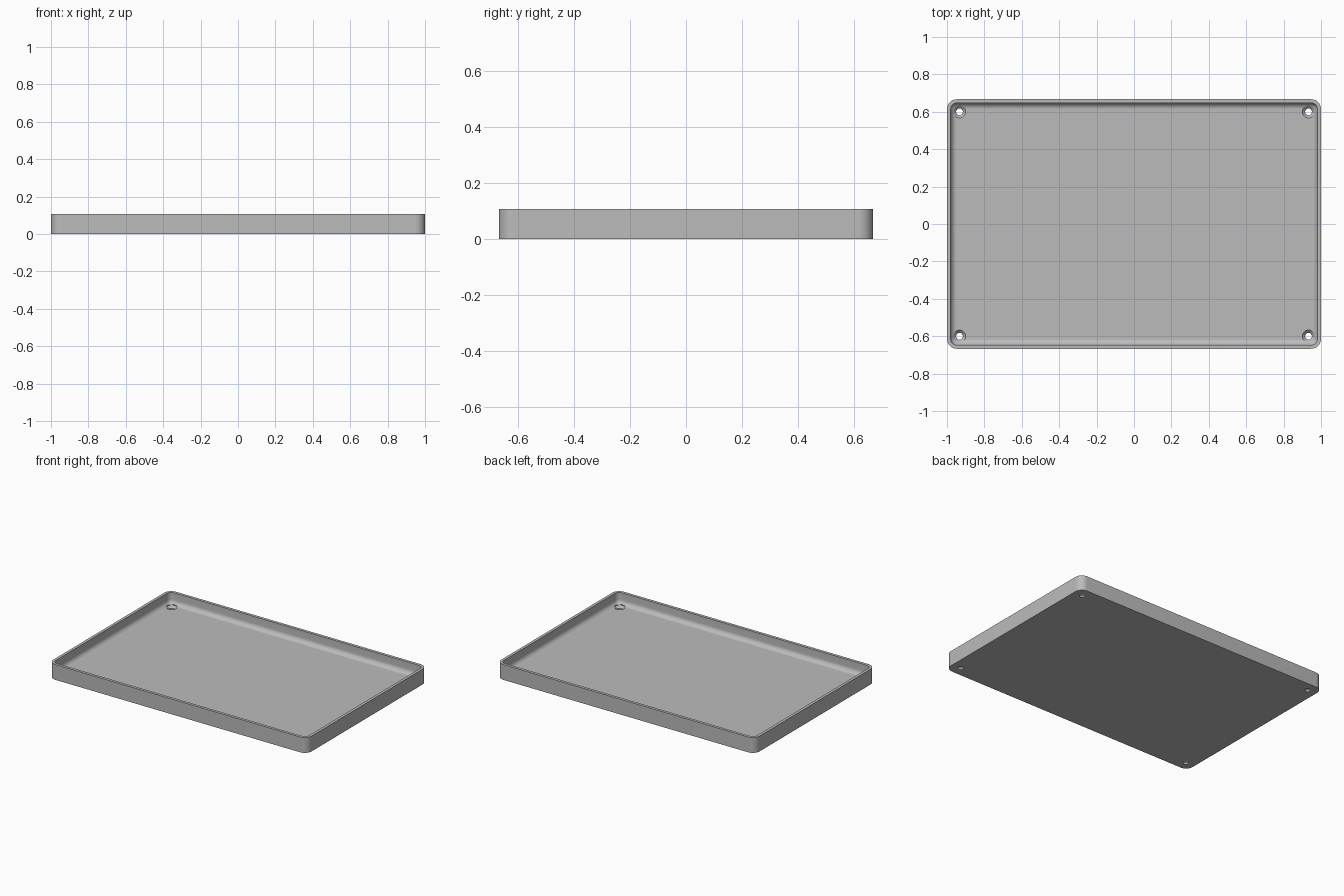
import bpy
import bmesh
from math import sin, cos, pi

cube = bpy.data.objects.get("Cube")
if cube:
    bpy.data.objects.remove(cube, do_unlink=True)

HALF_X, HALF_Y, HEIGHT = 1.0, 0.667, 0.107
CORNER, WALL, FLOOR, FILLET = 0.053, 0.02, 0.027, 0.032
HOLE_X, HOLE_Y, HOLE_R, SINK_R = 0.933, 0.6, 0.018, 0.033

grey = bpy.data.materials.new("plain_grey")
grey.use_nodes = True
colour = (0.5, 0.5, 0.5, 1)
grey.diffuse_color = colour
grey.node_tree.nodes["Principled BSDF"].inputs["Base Color"].default_value = colour


def rounded_ring(bm, inset, z, steps=10):
    """Rounded rectangle of vertices, moved inward by inset."""
    r = CORNER - inset
    verts = []
    for q, (sx, sy) in enumerate([(1, 1), (-1, 1), (-1, -1), (1, -1)]):
        for i in range(steps + 1):
            a = (q + i / steps) * pi / 2
            verts.append(bm.verts.new((sx * (HALF_X - CORNER) + r * cos(a),
                                       sy * (HALF_Y - CORNER) + r * sin(a), z)))
    return verts


def circle_ring(bm, r, z, n=32):
    return [bm.verts.new((r * cos(2 * pi * i / n), r * sin(2 * pi * i / n), z))
            for i in range(n)]


def loft(name, bm, rings):
    """Skin the rings, cap both ends and make an object."""
    for a, b in zip(rings, rings[1:]):
        for i in range(len(a)):
            j = (i + 1) % len(a)
            bm.faces.new((a[i], a[j], b[j], b[i]))
    bm.faces.new(rings[0])
    bm.faces.new(rings[-1])
    bmesh.ops.recalc_face_normals(bm, faces=bm.faces)
    mesh = bpy.data.meshes.new(name)
    bm.to_mesh(mesh)
    bm.free()
    mesh.materials.append(grey)
    obj = bpy.data.objects.new(name, mesh)
    bpy.context.collection.objects.link(obj)
    return obj


# Tray: outer wall, rim, inner wall, filleted floor
bm = bmesh.new()
profile = [(0, 0), (0, HEIGHT), (WALL, HEIGHT)]
for k in range(9):
    a = k / 8 * pi / 2
    profile.append((WALL + FILLET * (1 - cos(a)), FLOOR + FILLET * (1 - sin(a))))
tray = loft("tray", bm, [rounded_ring(bm, d, z) for d, z in profile])

# Countersunk screw holes in the four corners
for sx in (-1, 1):
    for sy in (-1, 1):
        bm = bmesh.new()
        sections = [(HOLE_R, -0.05), (HOLE_R, FLOOR - 0.015),
                    (SINK_R, FLOOR), (SINK_R, FLOOR + 0.04)]
        cutter = loft("hole_cutter", bm, [circle_ring(bm, r, z) for r, z in sections])
        cutter.location = (sx * HOLE_X, sy * HOLE_Y, 0)
        cutter.hide_render = True
        cutter.hide_set(True)
        cut = tray.modifiers.new("screw_hole", 'BOOLEAN')
        cut.operation = 'DIFFERENCE'
        cut.solver = 'EXACT'
        cut.object = cutter

# Bake the holes, then smooth the rounded surfaces
bpy.context.view_layer.update()
graph = bpy.context.evaluated_depsgraph_get()
cut_mesh = bpy.data.meshes.new_from_object(tray.evaluated_get(graph))
tray.modifiers.clear()
tray.data = cut_mesh
for obj in [o for o in bpy.data.objects if o.name.startswith("hole_cutter")]:
    bpy.data.objects.remove(obj, do_unlink=True)

bpy.ops.object.select_all(action='DESELECT')
tray.select_set(True)
bpy.context.view_layer.objects.active = tray
bpy.ops.object.shade_smooth_by_angle(angle=pi / 6)
